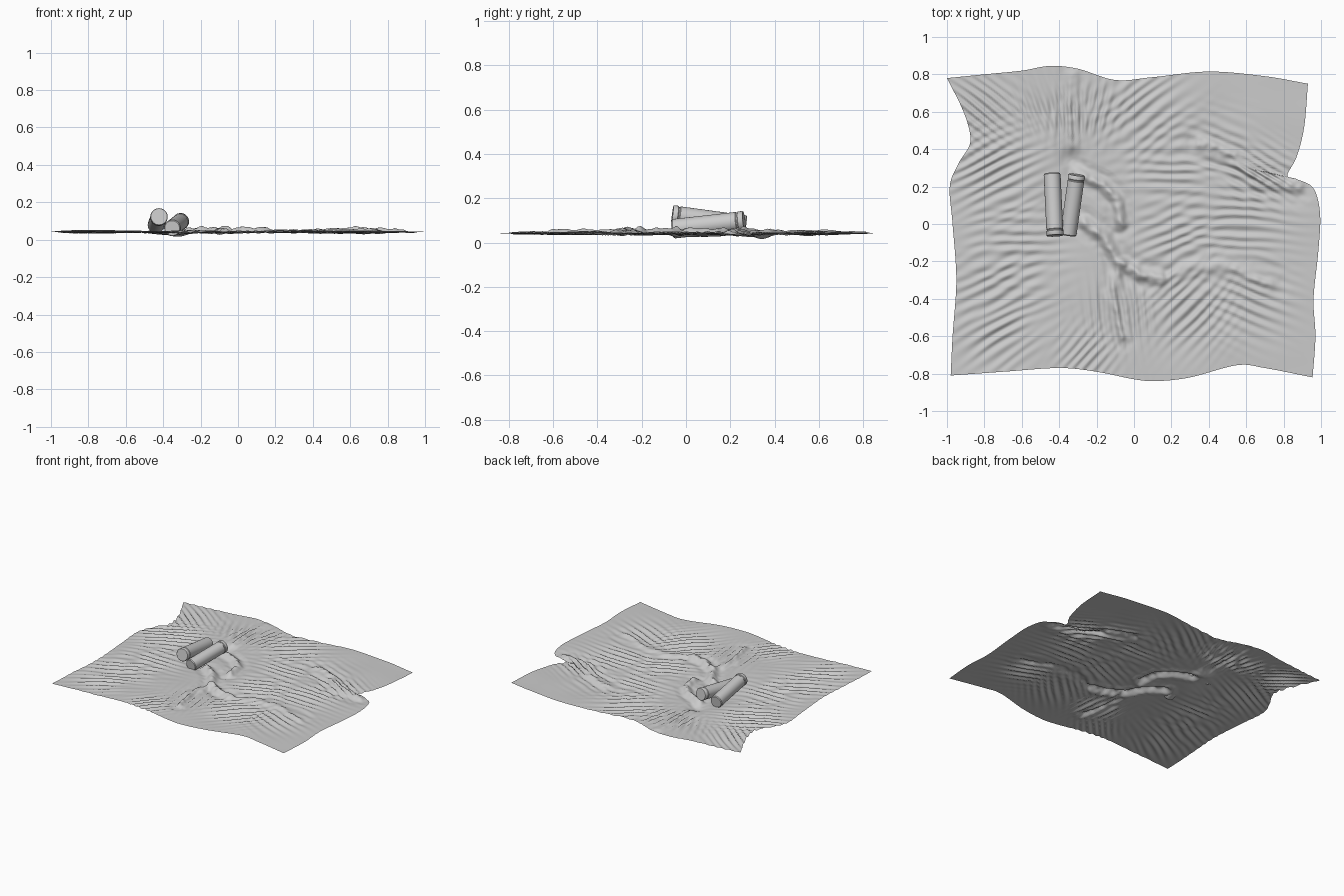
import bpy, bmesh, math
from mathutils import Vector, noise

if "Cube" in bpy.data.objects:
    bpy.data.objects.remove(bpy.data.objects["Cube"])

NX, NY = 200, 170


def edge(points, steps):
    # smooth Catmull-Rom edge, resampled evenly by arc length
    p = [Vector(q) for q in points]
    p = [2 * p[0] - p[1]] + p + [2 * p[-1] - p[-2]]
    dense = []
    for i in range(1, len(p) - 2):
        a, b, c, d = p[i - 1:i + 3]
        for k in range(40):
            t = k / 40
            dense.append(0.5 * (2 * b + (c - a) * t + (2 * a - 5 * b + 4 * c - d) * t * t
                                + (3 * b - a - 3 * c + d) * t ** 3))
    dense.append(p[-2])
    run = [0]
    for a, b in zip(dense, dense[1:]):
        run.append(run[-1] + (b - a).length)
    out, j = [], 0
    for i in range(steps + 1):
        s = run[-1] * i / steps
        while j < len(run) - 2 and run[j + 1] < s:
            j += 1
        out.append(dense[j].lerp(dense[j + 1], min(1, (s - run[j]) / (run[j + 1] - run[j]))))
    return out


# Wavy outline of the cloth
top = edge([(-1, .78), (-.8, .80), (-.6, .82), (-.45, .845), (-.3, .83), (-.1, .77),
            (.1, .785), (.4, .815), (.7, .79), (.93, .75)], NX)
bottom = edge([(-.98, -.81), (-.7, -.79), (-.4, -.77), (-.2, -.79), (0, -.83), (.12, -.84),
               (.3, -.82), (.55, -.755), (.7, -.77), (.955, -.82)], NX)
left = edge([(-.98, -.81), (-.97, -.6), (-.95, -.3), (-.97, 0), (-.985, .2), (-.94, .32),
             (-.88, .42), (-.88, .5), (-.92, .62), (-1, .78)], NY)
right = edge([(.955, -.82), (.97, -.6), (.96, -.4), (.985, -.15), (.995, .05), (.96, .19),
              (.87, .24), (.82, .26), (.87, .36), (.91, .52), (.93, .75)], NY)

# Wrinkle patches: centre x, y, reach, fold direction in degrees, spacing, height
wrinkles = [
    (-.82, .60, .17, -35, .045, .012), (-.50, .62, .14, 112, .05, .008),
    (-.33, .58, .13, 90, .045, .012), (-.18, .62, .13, 72, .05, .009),
    (-.75, .27, .20, 25, .05, .011), (.05, .60, .20, 35, .055, .009),
    (.20, .28, .22, 3, .06, .006), (.45, .40, .16, -20, .055, .007),
    (.68, .26, .14, -32, .04, .013), (.55, .03, .24, -4, .055, .009),
    (.22, -.08, .18, 25, .055, .009), (.30, -.45, .18, 48, .05, .011),
    (.62, -.40, .18, -22, .055, .010), (-.08, -.48, .17, 98, .05, .011),
    (-.25, -.70, .13, 50, .045, .010), (-.72, -.38, .22, 27, .06, .009),
    (-.72, -.62, .16, 35, .055, .008), (-.62, -.10, .20, 5, .06, .008)]

# Larger folds: path, width, height
folds = [
    ([(-.33, .80), (-.34, .50), (-.33, .32)], .03, .008),
    ([(-.30, .27), (-.17, .21), (-.09, .13), (-.07, 0)], .028, .022),
    ([(-.27, .01), (-.16, -.07), (-.09, -.19), (.03, -.27), (.14, -.29)], .03, .024),
    ([(-.08, -.22), (-.12, -.40), (-.06, -.60)], .03, .012),
    ([(.36, .43), (.53, .36), (.65, .24), (.87, .20)], .035, .016),
    ([(.14, -.33), (.28, -.24), (.48, -.22), (.72, -.32)], .04, .010)]


def path_distance(p, path):
    best = 9
    for a, b in zip(path, path[1:]):
        a, b = Vector(a), Vector(b)
        t = max(0, min(1, (p - a).dot(b - a) / (b - a).length_squared))
        best = min(best, (p - a.lerp(b, t)).length)
    return best


def height(x, y):
    p = Vector((x, y))
    z = .043 + .004 * noise.noise((x * 4, y * 4, 3))
    for n, (cx, cy, r, deg, gap, amp) in enumerate(wrinkles):
        d2 = ((x - cx) ** 2 + (y - cy) ** 2) / (r * r)
        if d2 < 5:
            a = math.radians(deg)
            across = -(x - cx) * math.sin(a) + (y - cy) * math.cos(a)
            along = (x - cx) * math.cos(a) + (y - cy) * math.sin(a)
            warp = 1.6 * noise.noise((along * 3, across * 8, n * 5.3))
            wave = math.sin(across * math.tau / gap + warp * 2)
            z += amp * .8 * math.exp(-d2) * wave
    for n, (path, w, h) in enumerate(folds):
        d = path_distance(p, path)
        if d < 3 * w:
            ripple = 1 + .6 * noise.noise((x * 28, y * 28, n))
            z += h * ripple * (math.exp(-(d / w) ** 2) - .35 * math.exp(-((d - 1.6 * w) / w) ** 2))
    # dents pressed in below the tubes
    z -= .030 * math.exp(-((x + .33) / .05) ** 2 - ((y - .35) / .05) ** 2)
    z -= .016 * math.exp(-((x + .38) / .10) ** 2 - ((y - .10) / .18) ** 2)
    return max(0, z)


# Crumpled cloth: patch filled in between the four edges
bm = bmesh.new()
grid = []
for j in range(NY + 1):
    v, row = j / NY, []
    for i in range(NX + 1):
        u = i / NX
        q = (bottom[i].lerp(top[i], v) + left[j].lerp(right[j], u)
             - bottom[0].lerp(bottom[-1], u).lerp(top[0].lerp(top[-1], u), v))
        row.append(bm.verts.new((q.x, q.y, height(q.x, q.y))))
    grid.append(row)
for j in range(NY):
    for i in range(NX):
        bm.faces.new((grid[j][i], grid[j][i + 1], grid[j + 1][i + 1], grid[j + 1][i]))
mesh = bpy.data.meshes.new("cloth")
bm.to_mesh(mesh)
bm.free()
mesh.shade_smooth()
bpy.context.collection.objects.link(bpy.data.objects.new("cloth", mesh))


def tube(name, start, end, r):
    # lathe profile along the tube: rounded foot, body, groove and cap
    a, b = Vector(start), Vector(end)
    axis = b - a
    L, n = axis.length, 40
    prof = [(0, 0), (r * .90, 0), (r, .006), (r, L - .034), (r * .95, L - .031),
            (r * .95, L - .026), (r * 1.03, L - .023), (r * 1.03, L - .004), (r * .97, L), (0, L)]
    bm = bmesh.new()
    rings = []
    for rad, h in prof:
        if rad == 0:
            rings.append([bm.verts.new((0, 0, h))] * n)
        else:
            rings.append([bm.verts.new((rad * math.cos(k * math.tau / n),
                                        rad * math.sin(k * math.tau / n), h)) for k in range(n)])
    for lo, hi in zip(rings, rings[1:]):
        for k in range(n):
            m = (k + 1) % n
            bm.faces.new(list(dict.fromkeys((lo[k], lo[m], hi[m], hi[k]))))
    me = bpy.data.meshes.new(name)
    bm.to_mesh(me)
    bm.free()
    ob = bpy.data.objects.new(name, me)
    bpy.context.collection.objects.link(ob)
    ob.location = a
    ob.rotation_euler = axis.to_track_quat('Z', 'Y').to_euler()
    bpy.ops.object.select_all(action='DESELECT')
    ob.select_set(True)
    bpy.context.view_layer.objects.active = ob
    bpy.ops.object.shade_smooth_by_angle(angle=math.radians(35))


# Two capped tubes leaning on each other
tube("left_tube", (-.438, .27, .078), (-.422, -.062, .123), .045)
tube("right_tube", (-.352, -.06, .062), (-.306, .262, .098), .044)
